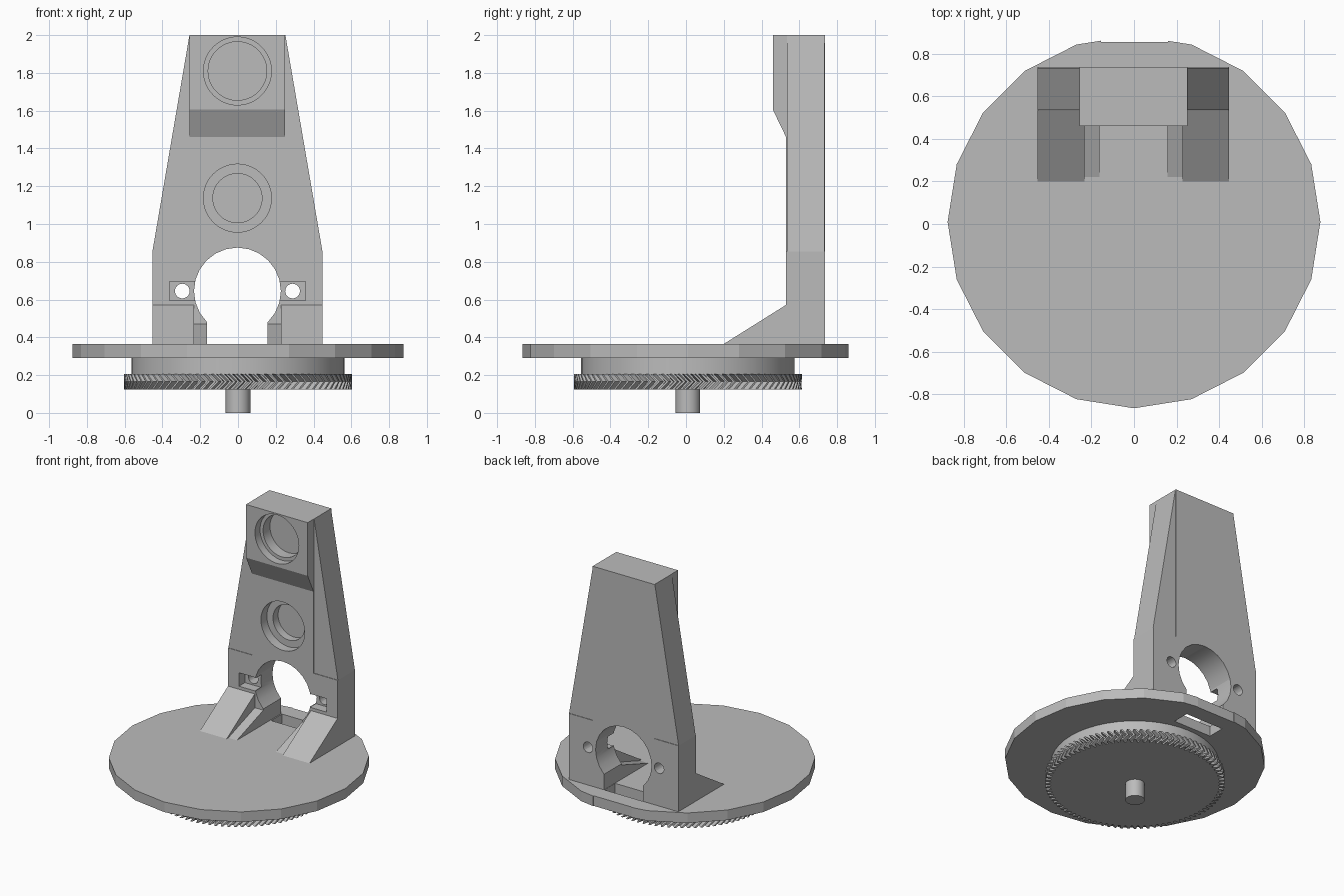
import bpy, bmesh, math
from mathutils import Vector

cube = bpy.data.objects.get("Cube")
if cube:
    bpy.data.objects.remove(cube, do_unlink=True)

grey = bpy.data.materials.new("plain_grey")
grey.use_nodes = True
grey.diffuse_color = (0.5, 0.5, 0.5, 1)
grey.node_tree.nodes["Principled BSDF"].inputs["Base Color"].default_value = (0.5, 0.5, 0.5, 1)

CX = -0.003            # tower centre line
CY = 0.01              # turntable axis
FRONT, BACK = 0.53, 0.737
DECK = 0.365           # top of the turntable


def finish(name, bm):
    bmesh.ops.recalc_face_normals(bm, faces=bm.faces)
    mesh = bpy.data.meshes.new(name)
    bm.to_mesh(mesh)
    bm.free()
    mesh.materials.append(grey)
    obj = bpy.data.objects.new(name, mesh)
    bpy.context.collection.objects.link(obj)
    return obj


def prism(name, points, depth):
    """Extrude a closed outline along a vector."""
    bm = bmesh.new()
    face = bm.faces.new([bm.verts.new(p) for p in points])
    ext = bmesh.ops.extrude_face_region(bm, geom=[face])
    verts = [v for v in ext["geom"] if isinstance(v, bmesh.types.BMVert)]
    bmesh.ops.translate(bm, verts=verts, vec=Vector(depth))
    return finish(name, bm)


def box(name, x0, x1, y0, y1, z0, z1):
    return prism(name, [(x0, y0, z0), (x1, y0, z0), (x1, y1, z0), (x0, y1, z0)], (0, 0, z1 - z0))


def side_profile(name, x0, x1, yz):
    return prism(name, [(x0, y, z) for y, z in yz], (x1 - x0, 0, 0))


def disc(name, r, z0, z1, sides):
    ring = [i * math.tau / sides for i in range(sides)]
    return prism(name, [(r * math.cos(a), CY + r * math.sin(a), z0) for a in ring], (0, 0, z1 - z0))


def bore(x, z, r, y0, y1, sides=48):
    ring = [i * math.tau / sides for i in range(sides)]
    return prism("cutter", [(x + r * math.cos(a), y0, z + r * math.sin(a)) for a in ring], (0, y1 - y0, 0))


def cut(targets, cutters):
    for target in targets:
        for cutter in cutters:
            mod = target.modifiers.new("cut", 'BOOLEAN')
            mod.operation, mod.solver, mod.object = 'DIFFERENCE', 'EXACT', cutter
            bpy.context.view_layer.objects.active = target
            bpy.ops.object.modifier_apply(modifier=mod.name)
    for cutter in cutters:
        bpy.data.objects.remove(cutter, do_unlink=True)


def smooth(obj):
    bpy.ops.object.select_all(action='DESELECT')
    obj.select_set(True)
    bpy.context.view_layer.objects.active = obj
    bpy.ops.object.shade_smooth_by_angle(angle=math.radians(15))


# Turntable with a flattened rear edge and a slot under the tower
turntable = disc("turntable", 0.875, 0.29, DECK, 20)
cut([turntable], [box("cutter", -0.155, 0.16, 0.855, 1, 0.2, 0.5),
                  box("cutter", -0.155, 0.155, 0.61, BACK, 0.2, 0.5)])

# Hub and shaft
smooth(disc("hub", 0.565, 0.2, 0.29, 48))
shaft = disc("shaft", 0.065, 0, 0.13, 32)
smooth(shaft)

# Herringbone gear: three toothed rings, the middle one turned
TEETH = 84
bm = bmesh.new()
rings = []
pitch = math.tau / TEETH
for z, turn in ((0.125, 0), (0.165, 0.9), (0.205, 0)):
    ring = []
    for t in range(TEETH):
        for part, r in ((0, 0.567), (0.3, 0.567), (0.5, 0.603), (0.8, 0.603)):
            a = (t + part + turn) * pitch
            ring.append(bm.verts.new((r * math.cos(a), CY + r * math.sin(a), z)))
    rings.append(ring)
for low, high in zip(rings, rings[1:]):
    for i in range(len(low)):
        j = (i + 1) % len(low)
        bm.faces.new((low[i], low[j], high[j], high[i]))
bm.faces.new(rings[0])
bm.faces.new(rings[2])
finish("herringbone_gear", bm)

# Tower: wide base block, then a column with a thicker head
base = box("tower_base", CX - 0.45, CX + 0.45, FRONT, BACK, DECK, 0.855)
column = side_profile("tower_column", CX - 0.253, CX + 0.253,
                      [(FRONT, 0.855), (BACK, 0.855), (BACK, 2), (0.46, 2), (0.46, 1.605), (FRONT, 1.46)])

# Large opening, cable passage, screw holes and nut pockets
cut([base, column], [bore(CX, 0.645, 0.23, 0.4, 0.9, 24)])
cutters = [box("cutter", CX - 0.16, CX + 0.16, 0.4, 0.9, 0.3, 0.5)]
for side in (-1, 1):
    x = CX + side * 0.292
    cutters.append(bore(x, 0.645, 0.039, 0.4, 0.9, 24))
    cutters.append(box("cutter", x - 0.068, x + 0.068, 0.4, 0.6, 0.595, 0.695))
cut([base], cutters)

# Two stepped blind sockets
cut([column], [bore(CX, 1.81, 0.18, 0.4, 0.52), bore(CX, 1.81, 0.155, 0.5, 0.6),
               bore(CX, 1.137, 0.18, 0.4, 0.6), bore(CX, 1.137, 0.13, 0.5, 0.66)])

for side, label in ((-1, "right"), (1, "left")):
    def X(x):
        return CX + side * x

    # Tapered cheek beside the column
    prism(label + "_cheek", [(X(0.25), FRONT + 0.004, 0.855), (X(0.45), FRONT + 0.004, 0.855),
                             (X(0.254), FRONT + 0.004, 2), (X(0.25), FRONT + 0.004, 2)],
          (0, BACK - FRONT - 0.008, 0))
    # Sloping foot and the low ramp inside it
    side_profile(label + "_foot", X(0.23), X(0.45), [(0.2, DECK), (FRONT, DECK), (FRONT, 0.572)])
    side_profile(label + "_ramp", X(0.16), X(0.23), [(0.22, DECK), (FRONT, DECK), (FRONT, 0.47)])

smooth(base)
smooth(column)
